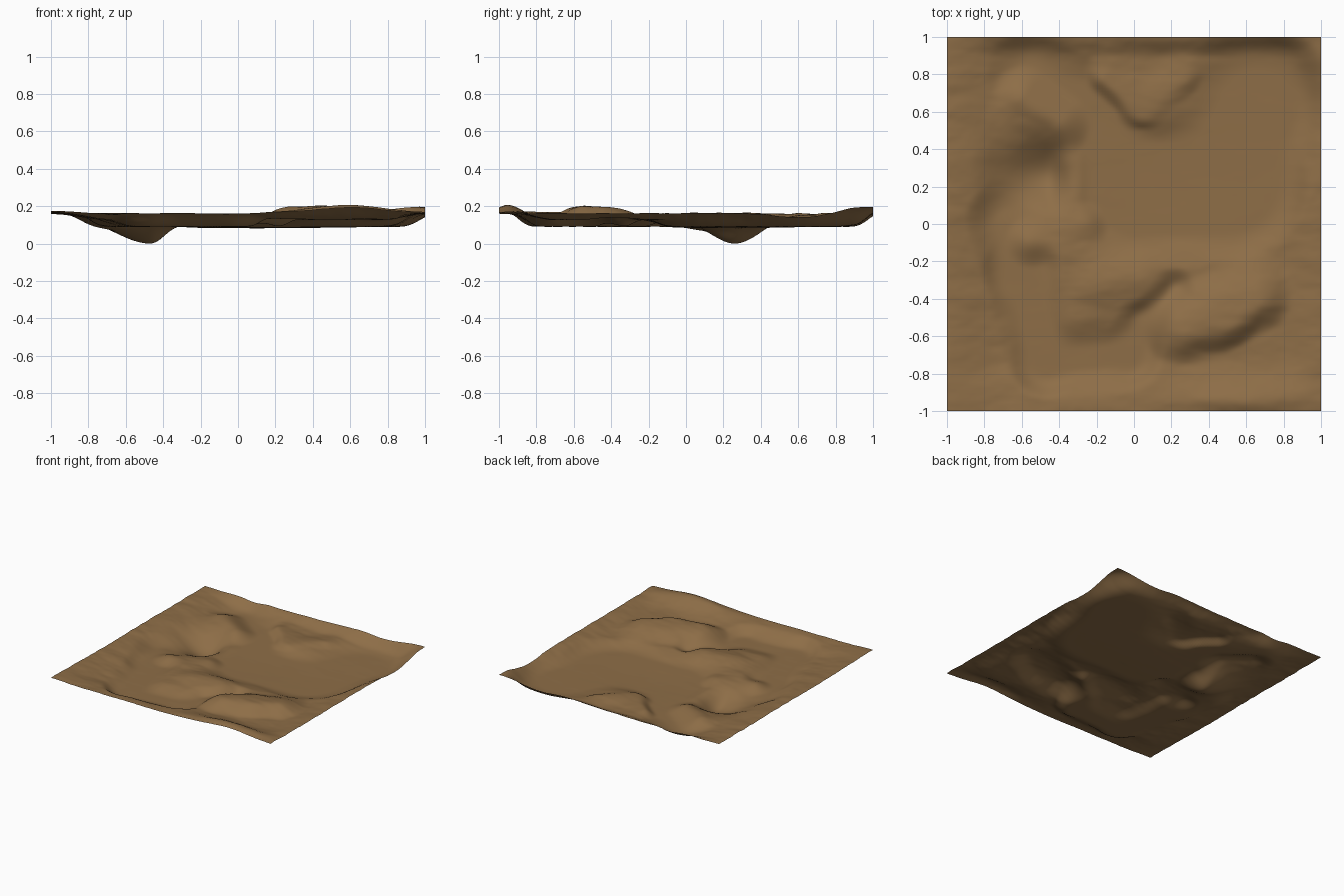
import bpy, bmesh, math
from mathutils import Vector, noise

if "Cube" in bpy.data.objects:
    bpy.data.objects.remove(bpy.data.objects["Cube"])

N = 130  # grid cells per side


def smooth(t):
    t = max(0.0, min(1.0, t))
    return t * t * (3 - 2 * t)


def bump(x, y, cx, cy, sx, sy):
    return math.exp(-((x - cx) / sx) ** 2 - ((y - cy) / sy) ** 2)


def seg(x, y, a, b):
    """Distance to a segment and a 0..1 blend from its right to its left side."""
    p, a, b = Vector((x, y)), Vector(a), Vector(b)
    d = b - a
    t = max(0.0, min(1.0, (p - a).dot(d) / d.length_squared))
    off = p - a - d * t
    side = (d.x * off.y - d.y * off.x) / (d.length * max(off.length, 1e-6))
    return off.length, 0.5 + 0.5 * side


# low ground: start, end, flat radius, bank width
VALLEYS = [
    ((0.02, 0.18), (0.50, 0.20), 0.24, 0.20),     # main basin
    ((0.50, 0.25), (0.66, 0.62), 0.20, 0.26),     # north-east arm
    ((-0.05, 0.25), (-0.25, 0.62), 0.10, 0.18),   # north-west arm
    ((-0.25, 0.62), (-0.55, 0.80), 0.07, 0.18),
    ((-0.68, 0.02), (-0.60, -0.24), 0.05, 0.18),  # west channel
    ((-0.60, -0.24), (-0.48, -0.72), 0.06, 0.16),
    ((-0.45, -0.73), (-0.05, -0.70), 0.05, 0.17), # south channel
    ((-0.02, -0.70), (0.07, -0.52), 0.04, 0.13),
    ((0.07, -0.52), (0.22, -0.34), 0.0, 0.12),
]
RIDGES = [  # start, end, width left, width right, crest height
    ((0.28, -0.59), (0.48, -0.52), 0.29, 0.17, 0.198),
    ((0.48, -0.52), (0.66, -0.42), 0.29, 0.17, 0.198),
    ((-0.18, -0.32), (0.02, -0.31), 0.19, 0.19, 0.155),
    ((-0.60, 0.66), (-0.42, 0.52), 0.20, 0.17, 0.155),
    ((-0.55, -0.09), (-0.28, -0.01), 0.14, 0.15, 0.130),
    ((-0.16, 0.77), (0.04, 0.60), 0.17, 0.09, 0.135),  # tongue at the back
    ((0.04, 0.60), (0.26, 0.76), 0.17, 0.09, 0.135),
]


def height(x, y):
    # raised rim around a lower interior
    edge = 0.162 + 0.035 * smooth((x + 0.1) / 1.1) * smooth((y - 0.2) / 0.8)
    edge += 0.012 * bump(x, y, -1, -1, 0.2, 0.3)
    inside = smooth((1 - x) / 0.22) * smooth((x + 1) / 0.32)
    inside *= smooth((1.02 - y) / 0.14) * smooth((y + 0.97) / 0.28)
    floor = 0.128 - 0.010 * smooth((y - 0.5) / 0.3)
    base = edge + (floor - edge) * inside
    base += 0.045 * bump(x, y, 0.58, -0.94, 0.28, 0.09)
    base += 0.012 * bump(x, y, 0.3, 0.86, 0.1, 0.06)
    low = 0.0
    for a, b, r, w in VALLEYS:
        m = 1 - smooth((seg(x, y, a, b)[0] - r) / w)
        low = 1 - (1 - low) * (1 - m)
    n = noise.fractal(Vector((x * 4, y * 10, 1.7)), 1.0, 2.0, 4)
    bed = 0.090 - 0.008 * bump(x, y, 0.1, 0.25, 0.5, 0.35)
    z = base + (bed - base) * low
    for a, b, wl, wr, top in RIDGES:
        d, left = seg(x, y, a, b)
        z += max(0.0, top - z) * (1 - smooth(d / (wr + (wl - wr) * left)))
    z += 0.005 * n * (1 - 0.9 * low)
    # deep hollow, gentle from the west and steep to the east
    dx = x + 0.47
    fx = 1 - smooth(-dx / 0.40) if dx < 0 else 1 - smooth(dx / 0.20)
    f = fx * math.exp(-((y - 0.26) / 0.18) ** 2)
    return z * (1 - f)


# terrain sheet
bm = bmesh.new()
bmesh.ops.create_grid(bm, x_segments=N, y_segments=N, size=1.0)
for v in bm.verts:
    v.co.z = height(v.co.x, v.co.y)
lowest = min(v.co.z for v in bm.verts)
for v in bm.verts:
    v.co.z -= lowest
for f in bm.faces:
    f.smooth = True
mesh = bpy.data.meshes.new("terrain")
bm.to_mesh(mesh)
bm.free()

earth = bpy.data.materials.new("brown earth")
earth.diffuse_color = (0.27, 0.155, 0.063, 1)
earth.use_nodes = True
earth.node_tree.nodes["Principled BSDF"].inputs["Base Color"].default_value = earth.diffuse_color
mesh.materials.append(earth)
terrain = bpy.data.objects.new("terrain", mesh)
bpy.context.collection.objects.link(terrain)
